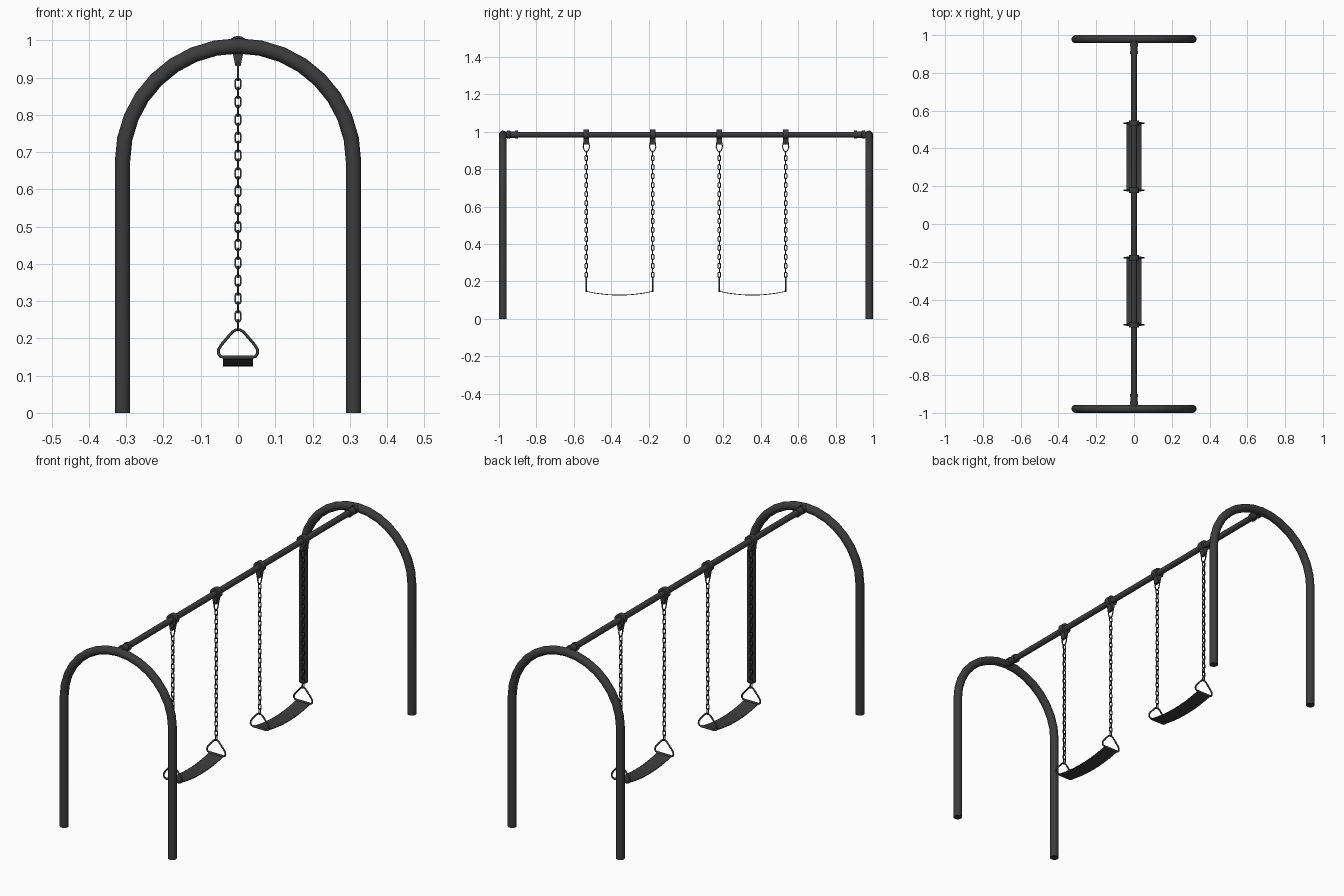
import bpy, bmesh, math
from mathutils import Vector

if "Cube" in bpy.data.objects:
    bpy.data.objects.remove(bpy.data.objects["Cube"])

dark = bpy.data.materials.new("dark_metal")
dark.diffuse_color = (0.045, 0.045, 0.047, 1)
dark.use_nodes = True
dark.node_tree.nodes["Principled BSDF"].inputs["Base Color"].default_value = dark.diffuse_color


def finish(name, bm, angle=40):
    bmesh.ops.recalc_face_normals(bm, faces=bm.faces)
    me = bpy.data.meshes.new(name)
    bm.to_mesh(me)
    bm.free()
    ob = bpy.data.objects.new(name, me)
    bpy.context.collection.objects.link(ob)
    me.materials.append(dark)
    bpy.ops.object.select_all(action='DESELECT')
    bpy.context.view_layer.objects.active = ob
    ob.select_set(True)
    bpy.ops.object.shade_smooth_by_angle(angle=math.radians(angle))
    return ob


def sweep(bm, pts, r, binormal, sides=8, closed=True):
    """Round wire along a planar path; r may be a list of radii."""
    pts, b, n = [Vector(p) for p in pts], Vector(binormal), len(pts)
    rings = []
    for i, p in enumerate(pts):
        if closed:
            t = pts[(i + 1) % n] - pts[i - 1]
        else:
            t = pts[min(i + 1, n - 1)] - pts[max(i - 1, 0)]
        u = b.cross(t.normalized())
        rad = r[i] if isinstance(r, list) else r
        angs = [math.tau * (k + 0.5) / sides for k in range(sides)]
        rings.append([bm.verts.new(p + rad * (u * math.cos(a) + b * math.sin(a)))
                      for a in angs])
    for i in range(n if closed else n - 1):
        a, c = rings[i], rings[(i + 1) % n]
        for k in range(sides):
            m = (k + 1) % sides
            bm.faces.new((a[k], a[m], c[m], c[k]))
    if not closed:
        bm.faces.new(rings[0])
        bm.faces.new(rings[-1])


def prism(name, profile, place, depth, angle=40):
    """Extrude a closed 2D profile from -depth to +depth."""
    bm = bmesh.new()
    a = [bm.verts.new(place(u, v, -depth)) for u, v in profile]
    c = [bm.verts.new(place(u, v, depth)) for u, v in profile]
    bm.faces.new(a)
    bm.faces.new(c)
    for k in range(len(a)):
        m = (k + 1) % len(a)
        bm.faces.new((a[k], a[m], c[m], c[k]))
    return finish(name, bm, angle)


BAR_Z, ARCH_Y, ARCH_R = 0.985, 0.979, 0.31

# Arched end frames
arch = [(ARCH_R * math.cos(math.pi * i / 16), 0.675 + ARCH_R * math.sin(math.pi * i / 16))
        for i in range(17)]
arch = [(ARCH_R, 0)] + arch + [(-ARCH_R, 0)]
for side, label in ((-1, "front"), (1, "back")):
    bm = bmesh.new()
    sweep(bm, [(x, side * ARCH_Y, z) for x, z in arch], 0.021, (0, 1, 0), 16, False)
    finish(label + "_arch", bm)
    # Stepped sleeve joining the bar to the arch
    steps = [(0.975, .018), (0.956, .018), (0.956, .0215), (0.94, .0215), (0.94, .018),
             (0.916, .018), (0.916, .0215), (0.9, .0215), (0.9, .014)]
    bm = bmesh.new()
    ys = [s[0] - i * 0.0001 for i, s in enumerate(steps)]
    sweep(bm, [(0, side * y, BAR_Z) for y in ys], [s[1] for s in steps],
          (1, 0, 0), 16, False)
    finish(label + "_sleeve", bm)

# Crossbar
bm = bmesh.new()
sweep(bm, [(0, -ARCH_Y, BAR_Z), (0, ARCH_Y, BAR_Z)], 0.015, (1, 0, 0), 16, False)
finish("crossbar", bm)

# Teardrop hanger profile (x, z)
drop = [(0.027 * math.cos(math.radians(a)), BAR_Z + 0.027 * math.sin(math.radians(a)))
        for a in range(-30, 211, 20)]
drop += [(-0.014, 0.965), (-0.007, 0.931), (0.007, 0.931), (0.014, 0.965)]

# Half outlines of the shackle and the seat triangle, mirrored into loops
shackle = [(.006, .943), (.015, .940), (.0165, .918), (.010, .900), (.004, .893)]
shackle += [(-u, z) for u, z in reversed(shackle)]
tri = [(.006, .223), (.015, .217), (.03, .2), (.046, .181), (.052, .170),
       (.0525, .160), (.048, .152), (.038, .149)]
tri += [(-u, z) for u, z in reversed(tri)]

# Oval chain link outline: straight sides with round ends
LINK_W, LINK_H = 0.0072, 0.0073
link = []
for i in range(12):
    a = math.pi * (i if i < 6 else i - 6) / 5
    s = 1 if i < 6 else -1
    link.append((s * LINK_W * math.cos(a), s * (LINK_H + LINK_W * math.sin(a))))


def hanging_line(y):
    prism("hanger", drop, lambda u, v, d: (u, y + d, v), 0.0145)
    bm = bmesh.new()
    sweep(bm, [(0, y + u, z) for u, z in shackle], 0.003, (1, 0, 0))
    finish("shackle", bm, 60)
    bm = bmesh.new()
    for i in range(28):
        z = 0.883 - 0.024 * i
        if i % 2 == 0:
            sweep(bm, [(u, y, z + v) for u, v in link], 0.0028, (0, 1, 0), 6)
        else:
            sweep(bm, [(0, y + u, z + v) for u, v in link], 0.0028, (1, 0, 0), 6)
    finish("chain", bm, 70)
    bm = bmesh.new()
    sweep(bm, [(u, y, z) for u, z in tri], 0.0043, (0, 1, 0))
    finish("seat_triangle", bm, 60)
    # Seat edge wrapped round the triangle's lower rod
    bm = bmesh.new()
    sweep(bm, [(-0.04, y, 0.149), (0.04, y, 0.149)], 0.0058, (0, 1, 0), 10, False)
    finish("seat_end_roll", bm)


# Two swings, each with two chains and a sagging belt seat
for yc in (-0.3555, 0.3555):
    for s in (-1, 1):
        hanging_line(yc + s * 0.1775)
    sag = [(0.1775 * t / 8, 0.147 - 0.02 * (1 - (t / 8) ** 2)) for t in range(-8, 9)]
    belt = [(y, z + 0.002) for y, z in sag] + [(y, z - 0.002) for y, z in reversed(sag)]
    prism("seat", belt, lambda u, v, d: (d, yc + u, v), 0.04)
